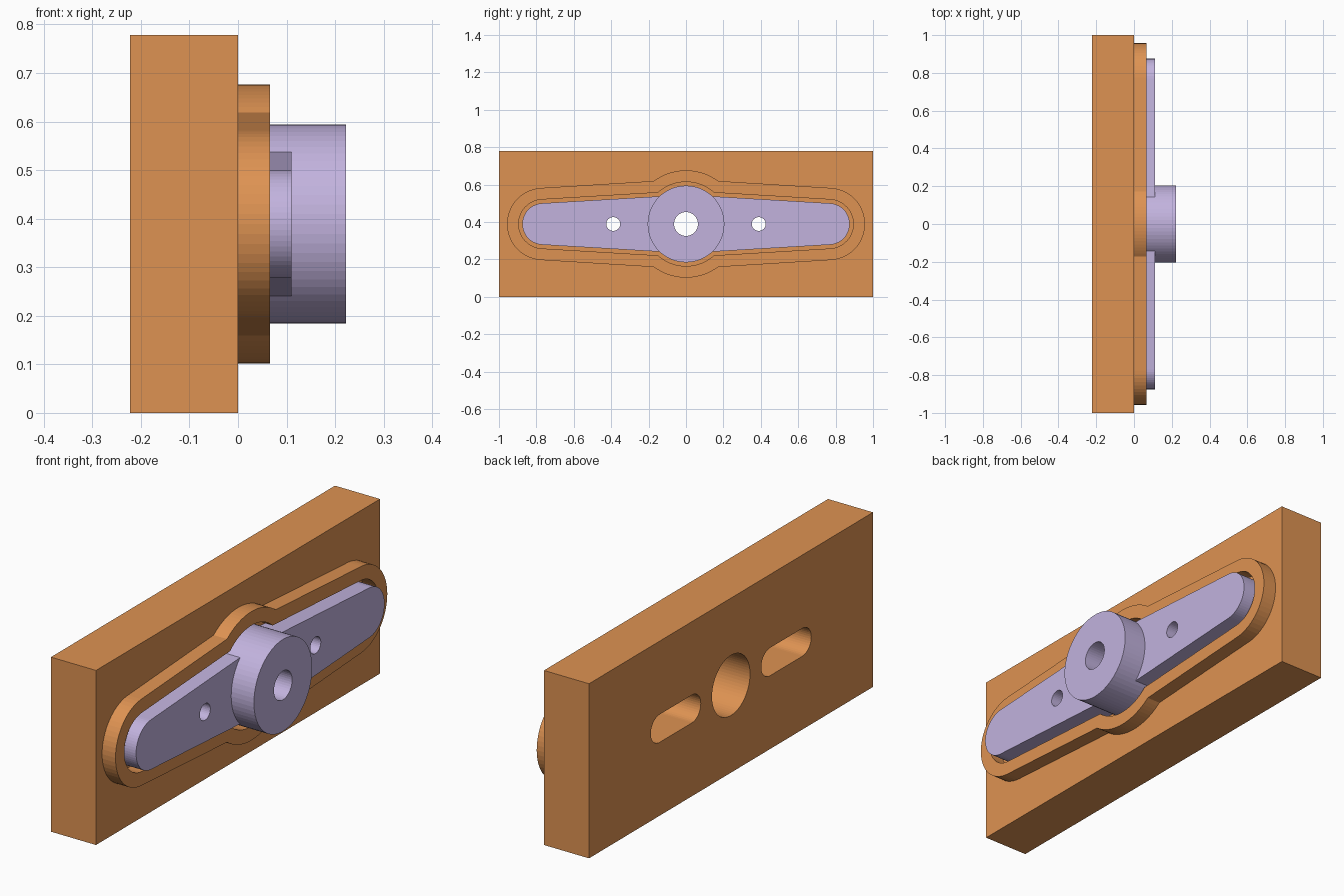
import bpy, bmesh, math

if "Cube" in bpy.data.objects:
    bpy.data.objects.remove(bpy.data.objects["Cube"])

CZ = 0.389          # height of the centre line
HUB_R = 0.205       # hub radius
ARM_H = 0.148       # half width of an arm at the hub
TIP_R = 0.111       # rounded end radius
TIP_Y = 0.764       # centre of the rounded end
TAPER = math.atan((ARM_H - TIP_R) / (TIP_Y - 0.142))


def material(name, rgb):
    m = bpy.data.materials.new(name)
    m.diffuse_color = (*rgb, 1)
    m.use_nodes = True
    m.node_tree.nodes["Principled BSDF"].inputs["Base Color"].default_value = m.diffuse_color
    return m


ORANGE = material("orange", (0.73, 0.29, 0.085))
LAVENDER = material("lavender", (0.54, 0.45, 0.73))


def arc(cy, r, a0, a1, n):
    return [(cy + r * math.cos(a0 + (a1 - a0) * i / n),
             r * math.sin(a0 + (a1 - a0) * i / n)) for i in range(n + 1)]


def circle(cy, r, n=64):
    return arc(cy, r, 0, 2 * math.pi, n)[:-1]


def slot(cy, half, r):
    q = math.pi / 2
    return arc(cy + half, r, -q, q, 20) + arc(cy - half, r, q, 3 * q, 20)


def tip(d=0.0):
    a = math.pi / 2 - TAPER
    return arc(TIP_Y, TIP_R + d, -a, a, 28)


def flip(pts):
    return [(-y, -z) for y, z in pts]


def horn_outline(d):
    """Two tapered arms and a round hub, grown outward by d."""
    a = math.asin((ARM_H + d) / (HUB_R + d))
    top = arc(0, HUB_R + d, a, math.pi - a, 20)
    return tip(d) + top + flip(tip(d)) + flip(top)


def prism(name, loops, x0, x1, mat):
    """Extrude an outline (first loop) with holes (other loops) along x."""
    bm = bmesh.new()
    for pts in loops:
        vs = [bm.verts.new((x0, y, z + CZ)) for y, z in pts]
        for i, v in enumerate(vs):
            bm.edges.new((v, vs[(i + 1) % len(vs)]))
    bmesh.ops.triangle_fill(bm, use_beauty=True, edges=bm.edges[:], normal=(1, 0, 0))
    ext = bmesh.ops.extrude_face_region(bm, geom=bm.faces[:], use_keep_orig=True)
    new = [g for g in ext["geom"] if isinstance(g, bmesh.types.BMVert)]
    bmesh.ops.translate(bm, vec=(x1 - x0, 0, 0), verts=new)
    bmesh.ops.recalc_face_normals(bm, faces=bm.faces[:])
    me = bpy.data.meshes.new(name)
    bm.to_mesh(me)
    bm.free()
    me.materials.append(mat)
    ob = bpy.data.objects.new(name, me)
    bpy.context.collection.objects.link(ob)
    return ob


# Base block with a centre bore and two slots
block = [(-1, -CZ), (1, -CZ), (1, CZ), (-1, CZ)]
prism("base_block", [block, circle(0, 0.134), slot(-0.389, 0.114, 0.062),
                     slot(0.389, 0.114, 0.062)], -0.222, 0, ORANGE)

# Raised rim around the lever
prism("raised_rim", [horn_outline(0.082), horn_outline(0.02)], 0, 0.066, ORANGE)

# Round hub with a screw hole
prism("hub", [circle(0, HUB_R), circle(0, 0.064, 40)], 0, 0.222, LAVENDER)

# Two tapered arms, each with a small hole
arm = tip() + [(0.142, ARM_H), (0.142, -ARM_H)]
hole = circle(0.389, 0.037, 32)
prism("arm_back", [arm, hole], 0, 0.11, LAVENDER)
prism("arm_front", [flip(arm), flip(hole)], 0, 0.11, LAVENDER)
